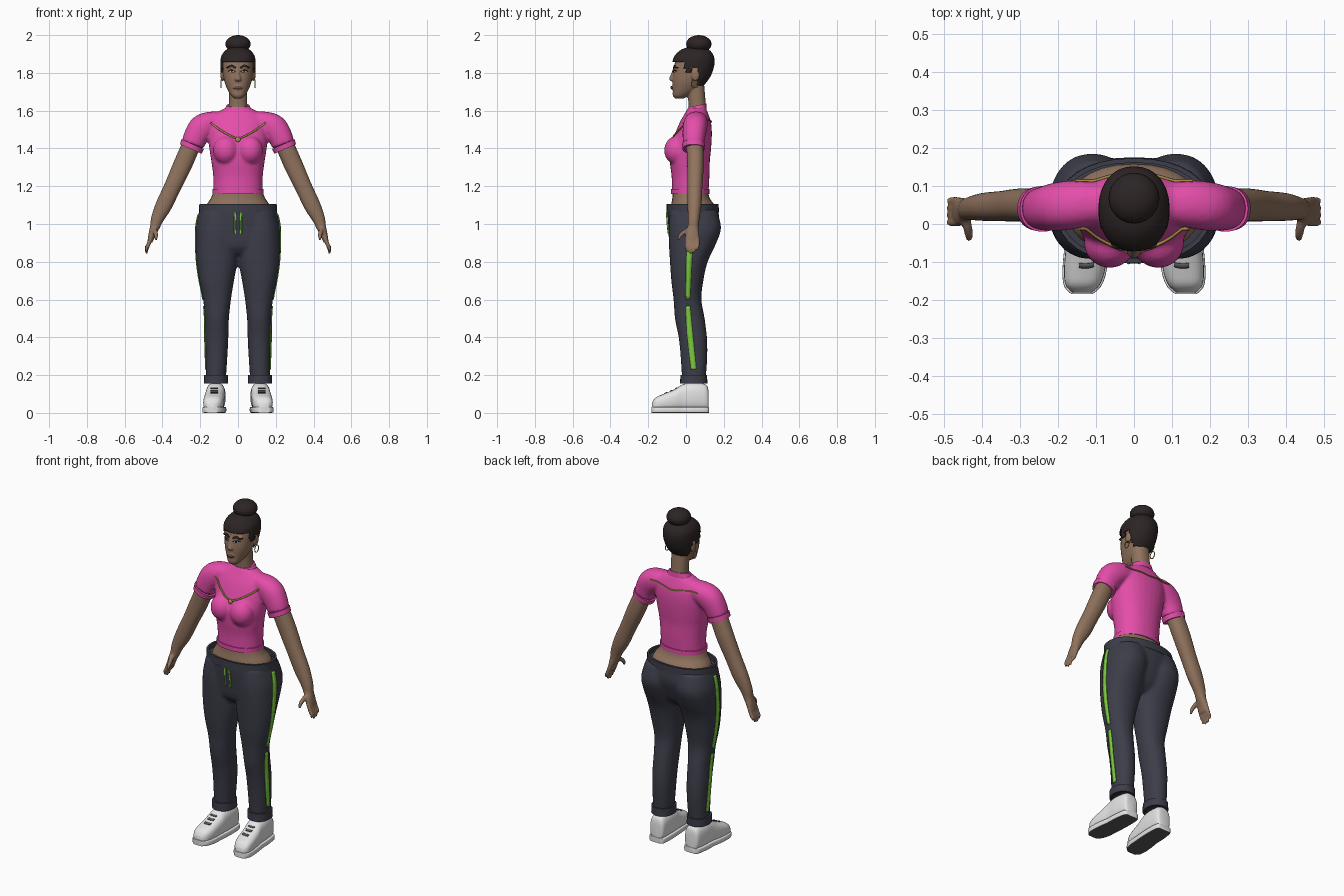
import bpy, bmesh, math
from mathutils import Vector, Matrix
from mathutils.bvhtree import BVHTree

cube = bpy.data.objects.get("Cube")
if cube:
    bpy.data.objects.remove(cube)

X, Y, Z = Vector((1, 0, 0)), Vector((0, 1, 0)), Vector((0, 0, 1))
SIDES = (1, -1)


def material(name, r, g, b):
    m = bpy.data.materials.new(name)
    m.use_nodes = True
    m.diffuse_color = (r, g, b, 1)
    m.node_tree.nodes["Principled BSDF"].inputs["Base Color"].default_value = (r, g, b, 1)
    return m


SKIN = material("brown skin", .28, .17, .11)
HAIR = material("dark hair", .026, .018, .018)
PINK = material("pink cloth", .78, .075, .4)
SLATE = material("slate cloth", .045, .047, .066)
GREEN = material("green trim", .21, .62, .05)
GOLD = material("gold", .42, .29, .07)
WHITE = material("white leather", .78, .78, .78)
GREY = material("grey rubber", .1, .1, .1)
LIP = material("dark lips", .17, .075, .055)


def spline(keys, steps):
    """Catmull-Rom through rows of numbers."""
    if steps == 1:
        return keys
    rows = []
    for i in range(len(keys) - 1):
        a, b, c, d = (keys[min(max(i + k, 0), len(keys) - 1)] for k in (-1, 0, 1, 2))
        for s in range(steps):
            t = s / steps
            rows.append([q + t * ((r - p) + t * ((2 * p - 5 * q + 4 * r - w) + t * (3 * q - p - 3 * r + w))) / 2
                         for p, q, r, w in zip(a, b, c, d)])
    return rows + [keys[-1]]


def loft(bm, keys, axis=None, up=Y, side=1, steps=4, n=28, power=2.2, caps=True):
    """Skin rings given as x, y, z, half width, half depth."""
    rows = spline(keys, steps)
    mids = [Vector((r[0] * side, r[1], r[2])) for r in rows]
    rings = []
    for i, r in enumerate(rows):
        t = axis or (mids[min(i + 1, len(rows) - 1)] - mids[max(i - 1, 0)]).normalized()
        v = (up - t * up.dot(t)).normalized()
        u = v.cross(t)
        ring = []
        for k in range(n):
            c, s = math.cos(math.tau * k / n), math.sin(math.tau * k / n)
            c, s = (math.copysign(abs(w) ** (2 / power), w) for w in (c, s))
            ring.append(bm.verts.new(mids[i] + u * c * r[3] + v * s * r[4]))
        rings.append(ring)
    for p, q in zip(rings, rings[1:]):
        for k in range(n):
            bm.faces.new((p[k], p[(k + 1) % n], q[(k + 1) % n], q[k]))
    if caps:
        bm.faces.new(rings[0][::-1])
        bm.faces.new(rings[-1])


def upright(bm, keys, x=0, **kw):
    """Horizontal rings given as z, y, half width, half depth."""
    loft(bm, [(x, y, z, a, b) for z, y, a, b in keys], axis=Z, **kw)


def ball(bm, mid, size):
    m = Matrix.Translation(mid) @ Matrix.Diagonal((*size, 1))
    bmesh.ops.create_uvsphere(bm, u_segments=24, v_segments=14, radius=1, matrix=m)


def finish(bm, name, mat, voxel=0, mirror=False, solid=0):
    bmesh.ops.recalc_face_normals(bm, faces=bm.faces)
    me = bpy.data.meshes.new(name)
    bm.to_mesh(me)
    bm.free()
    me.materials.append(mat)
    me.shade_smooth()
    me.set_sharp_from_angle(angle=math.radians(45))
    ob = bpy.data.objects.new(name, me)
    bpy.context.collection.objects.link(ob)
    if voxel:
        mod = ob.modifiers.new("Blend", 'REMESH')
        mod.mode, mod.voxel_size, mod.use_smooth_shade = 'VOXEL', voxel, True
        mod = ob.modifiers.new("Soften", 'SMOOTH')
        mod.factor, mod.iterations = .5, 3
    if solid:
        mod = ob.modifiers.new("Thickness", 'SOLIDIFY')
        mod.thickness, mod.offset = solid, 0
    if mirror:
        ob.modifiers.new("Mirror", 'MIRROR')
    return ob


def band(name, mat, low, high, wall=.012, axis=Z, mirror=False):
    """A hollow cuff between two rings."""
    def thin(r):
        return (*r[:3], r[3] - wall, r[4] - wall)
    bm = bmesh.new()
    loft(bm, [thin(low), low, high, thin(high), thin(low)], axis=axis, steps=1, n=32, caps=False)
    return finish(bm, name, mat, mirror=mirror)


# Trousers: two legs blended into the hips
bm = bmesh.new()
for s in SIDES:
    loft(bm, [(.117, .042, .165, .052, .062), (.114, .042, .3, .058, .071), (.113, .036, .4, .062, .075),
              (.112, .02, .5, .064, .079), (.111, .008, .6, .074, .074), (.113, .007, .7, .092, .085),
              (.111, .015, .8, .108, .1), (.112, .035, .9, .112, .126), (.11, .047, .98, .112, .139),
              (.1, .04, 1.07, .1, .125)], axis=Z, side=s)
upright(bm, [(.84, .02, .1, .07), (.88, .025, .19, .105), (.95, .035, .222, .125),
             (1.01, .04, .22, .136), (1.08, .035, .203, .135)])
trousers = finish(bm, "trousers", SLATE, voxel=.011)
band("waistband", SLATE, (0, .035, 1.06, .207, .139), (0, .035, 1.105, .205, .138))
band("ankle_cuffs", SLATE, (.117, .041, .155, .064, .072), (.117, .041, .2, .063, .071), mirror=True)

# Bare midriff
bm = bmesh.new()
upright(bm, [(1.06, .04, .182, .122), (1.1, .036, .168, .115), (1.14, .026, .142, .098), (1.2, .022, .122, .09)])
finish(bm, "midriff", SKIN)

# Shirt: torso, bust and sleeves blended together
bm = bmesh.new()
upright(bm, [(1.165, .022, .13, .097), (1.25, .024, .131, .1), (1.33, .02, .141, .106), (1.4, .025, .152, .108),
             (1.48, .04, .158, .097), (1.54, .05, .152, .082), (1.58, .055, .125, .064),
             (1.605, .057, .085, .052), (1.618, .057, .058, .045)])
for s in SIDES:
    ball(bm, (.064 * s, -.05, 1.39), (.068, .066, .075))
    loft(bm, [(.07, .055, 1.55, .045, .05), (.14, .053, 1.536, .06, .062), (.19, .047, 1.51, .07, .064),
              (.222, .042, 1.465, .065, .06), (.24, .04, 1.42, .06, .056)], side=s)
shirt = finish(bm, "shirt", PINK, voxel=.009)
band("shirt_hem", PINK, (0, .022, 1.16, .135, .102), (0, .022, 1.185, .135, .102))
band("sleeve_cuffs", PINK, (.25, .04, 1.397, .062, .058), (.24, .04, 1.423, .065, .06),
     axis=Vector((-.4, 0, .92)), mirror=True)
band("collar", PINK, (0, .055, 1.596, .078, .056), (0, .06, 1.628, .06, .049),
     axis=Vector((0, -.2, .98)))

# Arms with hands
bm = bmesh.new()
loft(bm, [(.225, .045, 1.47, .048, .045), (.29, .05, 1.32, .05, .044), (.345, .047, 1.2, .045, .04),
          (.392, .045, 1.1, .044, .037), (.426, .041, 1.03, .034, .031), (.44, .038, .985, .026, .029),
          (.455, .033, .945, .019, .037), (.466, .033, .905, .014, .034)])
for i in range(4):
    y, drop = .004 + i * .019, (.012, 0, .004, .02)[i]
    loft(bm, [(.46, y, .93, .011, .01), (.477, y, .885, .011, .01), (.484, y, .862 + drop, .009, .009),
              (.484, y, .842 + drop, .005, .005)], n=12)
loft(bm, [(.445, .02, .975, .012, .014), (.437, -.012, .955, .012, .012),
          (.434, -.032, .935, .01, .01), (.434, -.04, .915, .006, .006)], up=X, n=12)
finish(bm, "arms", SKIN, voxel=.005, mirror=True)

# Head, neck, nose and ears
skull = [(1.664, -.036, .018, .022), (1.68, -.027, .037, .043), (1.71, -.004, .055, .066), (1.75, .014, .071, .086),
         (1.79, .027, .079, .097), (1.84, .038, .082, .1), (1.88, .043, .077, .092),
         (1.91, .048, .055, .066), (1.925, .05, .025, .03)]
bm = bmesh.new()
upright(bm, skull)
upright(bm, [(1.57, .06, .06, .05), (1.62, .06, .05, .046), (1.68, .055, .049, .046), (1.74, .05, .05, .046)])
loft(bm, [(0, -.058, 1.825, .011, .01), (0, -.067, 1.79, .011, .014), (0, -.074, 1.766, .018, .016),
          (0, -.066, 1.755, .012, .01)], axis=Z, n=14)
ball(bm, (0, -.067, 1.722), (.024, .011, .012))
for s in SIDES:
    ball(bm, (.082 * s, .05, 1.79), (.011, .022, .034))
    ball(bm, (.034 * s, -.045, 1.833), (.028, .018, .009))
head = finish(bm, "head", SKIN, voxel=.0045)

# Hair cap cut along the hairline, and bun
bm = bmesh.new()
upright(bm, [(z + .007, y, a + .007, b + .008) for z, y, a, b in skull], steps=8, n=48)


def hairline(y):
    return 1.857 if y < -.005 else 1.8 if y < .025 else 1.83 if y < .065 else 1.735


gone = [f for f in bm.faces if f.calc_center_median().z < hairline(f.calc_center_median().y)]
bmesh.ops.delete(bm, geom=gone, context='FACES')
finish(bm, "hair_cap", HAIR, solid=.009)
bm = bmesh.new()
ball(bm, (0, .068, 1.953), (.067, .067, .047))
finish(bm, "hair_bun", HAIR)

# Shoes with soles and laces
shoe = [(.115, .12, .11, .03), (.115, .106, .15, .045), (.118, .04, .16, .052), (.12, -.015, .152, .052),
        (.125, -.06, .125, .054), (.13, -.12, .1, .054), (.135, -.16, .082, .045), (.137, -.18, .055, .025)]
bm = bmesh.new()
loft(bm, [(x, y, h / 2 + .005, w, h / 2 - .005) for x, y, h, w in shoe], axis=Y, up=Z, power=2.7)
uppers = finish(bm, "shoes", WHITE, mirror=True)
bm = bmesh.new()
loft(bm, [(x, y * 1.02, .016, w + .004, .016) for x, y, h, w in shoe], axis=Y, up=Z, power=8)
soles = finish(bm, "shoe_soles", WHITE, mirror=True)
soles.data.materials.append(GREY)
for p in soles.data.polygons:
    p.material_index = int(p.normal.z < -.7)

# Surface lookup for trims laid on the body
bpy.context.view_layer.update()
graph = bpy.context.evaluated_depsgraph_get()
trees = {ob: BVHTree.FromObject(ob, graph) for ob in (trousers, shirt, head, uppers)}


def touch(ob, u, z, look, lift=.003):
    start = Vector((u, 0, z)) if look.y else Vector((0, u, z))
    hit = trees[ob].ray_cast(start - look * 2, look)[0]
    return (hit or start) - look * lift


def strip(name, mat, ob, path, look=Y, mirror=False):
    """A thin plate laid on a surface; path rows are across, height, half width."""
    bm, rows = bmesh.new(), spline(path, 6)
    grid = []
    for i, (u, z, w) in enumerate(rows):
        p, q = rows[max(i - 1, 0)], rows[min(i + 1, len(rows) - 1)]
        d = Vector((p[1] - q[1], q[0] - p[0])).normalized() * w
        grid.append([bm.verts.new(touch(ob, u + d.x * k, z + d.y * k, look)) for k in (-1, 0, 1)])
    for a, b in zip(grid, grid[1:]):
        for k in (0, 1):
            bm.faces.new((a[k], a[k + 1], b[k + 1], b[k]))
    return finish(bm, name, mat, mirror=mirror, solid=.004)


def cord(name, mat, ob, path, radius, look):
    bm = bmesh.new()
    pts = [touch(ob, u, z, look) for u, z in spline(path, 5)]
    loft(bm, [(*p, radius, radius) for p in pts], up=look, steps=1, n=8)
    return finish(bm, name, mat)


# Green side stripes, in two lengths per leg
strip("upper_stripes", GREEN, trousers, [(.03, 1.05, .014), (.025, .95, .016), (.016, .8, .015), (.01, .6, .011)],
      -X, mirror=True)
strip("lower_stripes", GREEN, trousers, [(.01, .565, .012), (.018, .45, .015), (.03, .33, .015), (.041, .23, .014)],
      -X, mirror=True)
for s, label in zip(SIDES, ("left", "right")):
    cord(label + "_drawstring", GREEN, trousers, [(.014 * s, 1.06), (.016 * s, 1), (.015 * s, .95)], .005, Y)

# Necklace with pendant, and hoop earrings
cord("necklace_front", GOLD, shirt, [(-.145, 1.535), (-.09, 1.495), (-.03, 1.462), (0, 1.455), (.03, 1.462),
                                     (.09, 1.495), (.145, 1.535)], .005, Y)
cord("necklace_back", GOLD, shirt, [(-.155, 1.553), (-.07, 1.55), (0, 1.54), (.07, 1.55), (.155, 1.553)], .004, -Y)
bm = bmesh.new()
ball(bm, touch(shirt, 0, 1.447, Y), (.013, .008, .014))
finish(bm, "pendant", GOLD)
bm = bmesh.new()
turns = [math.tau * i / 24 for i in range(25)]
loft(bm, [(.09, .047 + .018 * math.sin(t), 1.742 + .021 * math.cos(t), .0025, .0025) for t in turns],
     up=X, steps=1, n=8)
finish(bm, "earrings", GOLD, mirror=True)

# Face details
strip("eyebrows", HAIR, head, [(.012, 1.826, .004), (.035, 1.837, .005), (.06, 1.828, .002)], mirror=True)
strip("eyes", WHITE, head, [(.017, 1.805, .001), (.032, 1.808, .005), (.048, 1.807, .001)], mirror=True)
strip("eyelashes", HAIR, head, [(.015, 1.807, .002), (.032, 1.814, .003), (.052, 1.81, .002)], mirror=True)
strip("irises", HAIR, head, [(.028, 1.808, .004), (.036, 1.808, .004)], mirror=True).modifiers["Thickness"].thickness = .006
strip("lips", LIP, head, [(-.024, 1.72, .001), (-.008, 1.722, .008), (.008, 1.722, .008), (.024, 1.72, .001)])
for i in range(3):
    z = .105 + i * .013
    strip("lace_%d" % (i + 1), GREY, uppers, [(.105, z, .0025), (.145, z, .0025)], mirror=True)
